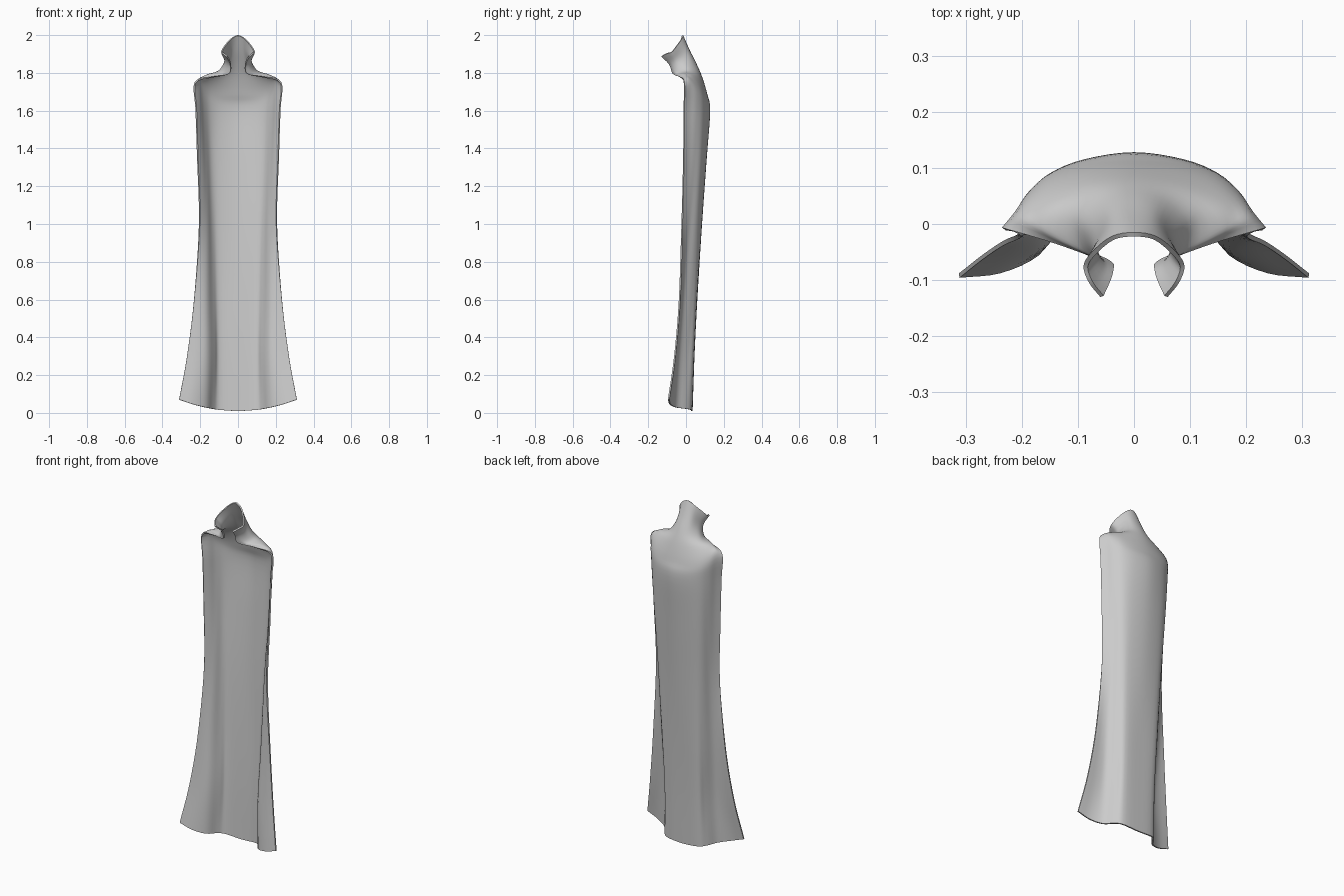
import bpy
import bmesh
from math import radians
from mathutils import Vector

default_cube = bpy.data.objects.get("Cube")
if default_cube:
    bpy.data.objects.remove(default_cube, do_unlink=True)

# Single cloth colour
cloth = bpy.data.materials.new("grey cloth")
cloth.use_nodes = True
cloth.diffuse_color = (0.6, 0.6, 0.6, 1)
cloth.node_tree.nodes["Principled BSDF"].inputs["Base Color"].default_value = cloth.diffuse_color


def spline(points, steps):
    """Catmull-Rom curve through the points."""
    padded = [points[0] * 2 - points[1]] + points + [points[-1] * 2 - points[-2]]
    curve = []
    for a, b, c, d in zip(padded, padded[1:], padded[2:], padded[3:]):
        for i in range(steps):
            t = i / steps
            curve.append(b + (c - a) * (t / 2)
                         + (a * 2 - b * 5 + c * 4 - d) * (t * t / 2)
                         + (b * 3 - a - c * 3 + d) * (t ** 3 / 2))
    return curve + [points[-1]]


def mirrored(half):
    """Extend a row, given from the centre to its left edge, to both sides."""
    left = [Vector(p) for p in half]
    right = [Vector((-p.x, p.y, p.z)) for p in reversed(left[1:])]
    return right + left


def cape_row(height, outline, lift=0.0):
    """Horizontal slice of the cape, its outer corners raised by lift."""
    reach = outline[-1][0]
    return [(x, y, height + lift * (x / reach) ** 2) for x, y in outline]


# Collar rim, neck and shoulders
collar_rim = [(0, -.015, 2), (.04, -.022, 1.98), (.075, -.05, 1.94),
              (.09, -.075, 1.91), (.08, -.105, 1.9), (.06, -.13, 1.885)]
neck = [(0, .02, 1.92), (.04, .012, 1.91), (.065, -.02, 1.88),
        (.072, -.05, 1.86), (.06, -.075, 1.85), (.042, -.09, 1.845)]
neck_base = [(0, .055, 1.85), (.05, .045, 1.84), (.09, .01, 1.825),
             (.095, -.025, 1.81), (.08, -.055, 1.8), (.05, -.07, 1.795)]
shoulder = [(0, .085, 1.78), (.07, .075, 1.78), (.125, .05, 1.785),
            (.16, .02, 1.79), (.165, -.01, 1.79), (.14, -.035, 1.78)]
shoulder_edge = [(0, .112, 1.69), (.08, .105, 1.69), (.145, .085, 1.7),
                 (.185, .055, 1.72), (.21, .02, 1.75), (.23, -.008, 1.75)]

# Hanging cloth, with folds deepening toward the flared hem
cape = [
    cape_row(1.6, [(0, .128), (.09, .115), (.15, .09), (.185, .055), (.205, .02), (.225, -.008)]),
    cape_row(1.35, [(0, .11), (.09, .1), (.145, .08), (.175, .045), (.195, .015), (.217, -.01)]),
    cape_row(1, [(0, .085), (.1, .075), (.14, .055), (.165, .02), (.185, 0), (.207, -.018)]),
    cape_row(.6, [(0, .06), (.1, .055), (.135, .03), (.165, -.01), (.195, -.025), (.233, -.03)]),
    cape_row(.3, [(0, .045), (.1, .04), (.13, .01), (.165, -.035), (.21, -.05), (.27, -.055)]),
    cape_row(.01, [(0, .035), (.1, .03), (.14, 0), (.175, -.05), (.24, -.08), (.312, -.088)], .06),
]

# Smooth the rows sideways, then the columns downward
rows = [spline(mirrored(r), 4)
        for r in [collar_rim, neck, neck_base, shoulder, shoulder_edge] + cape]
columns = [spline(list(column), 5) for column in zip(*rows)]

bm = bmesh.new()
grid = [[bm.verts.new(p) for p in column] for column in columns]
for here, beside in zip(grid, grid[1:]):
    for i in range(len(here) - 1):
        bm.faces.new((here[i], beside[i], beside[i + 1], here[i + 1]))
mesh = bpy.data.meshes.new("cape")
bm.to_mesh(mesh)
bm.free()
mesh.materials.append(cloth)

cape_object = bpy.data.objects.new("cape", mesh)
bpy.context.collection.objects.link(cape_object)
bpy.ops.object.select_all(action="DESELECT")
cape_object.select_set(True)
bpy.context.view_layer.objects.active = cape_object

# Cloth thickness, grown inward
thickness = cape_object.modifiers.new("thickness", "SOLIDIFY")
thickness.thickness = 0.008
thickness.offset = -1
bpy.ops.object.modifier_apply(modifier=thickness.name)
bpy.ops.object.shade_smooth_by_angle(angle=radians(50))
